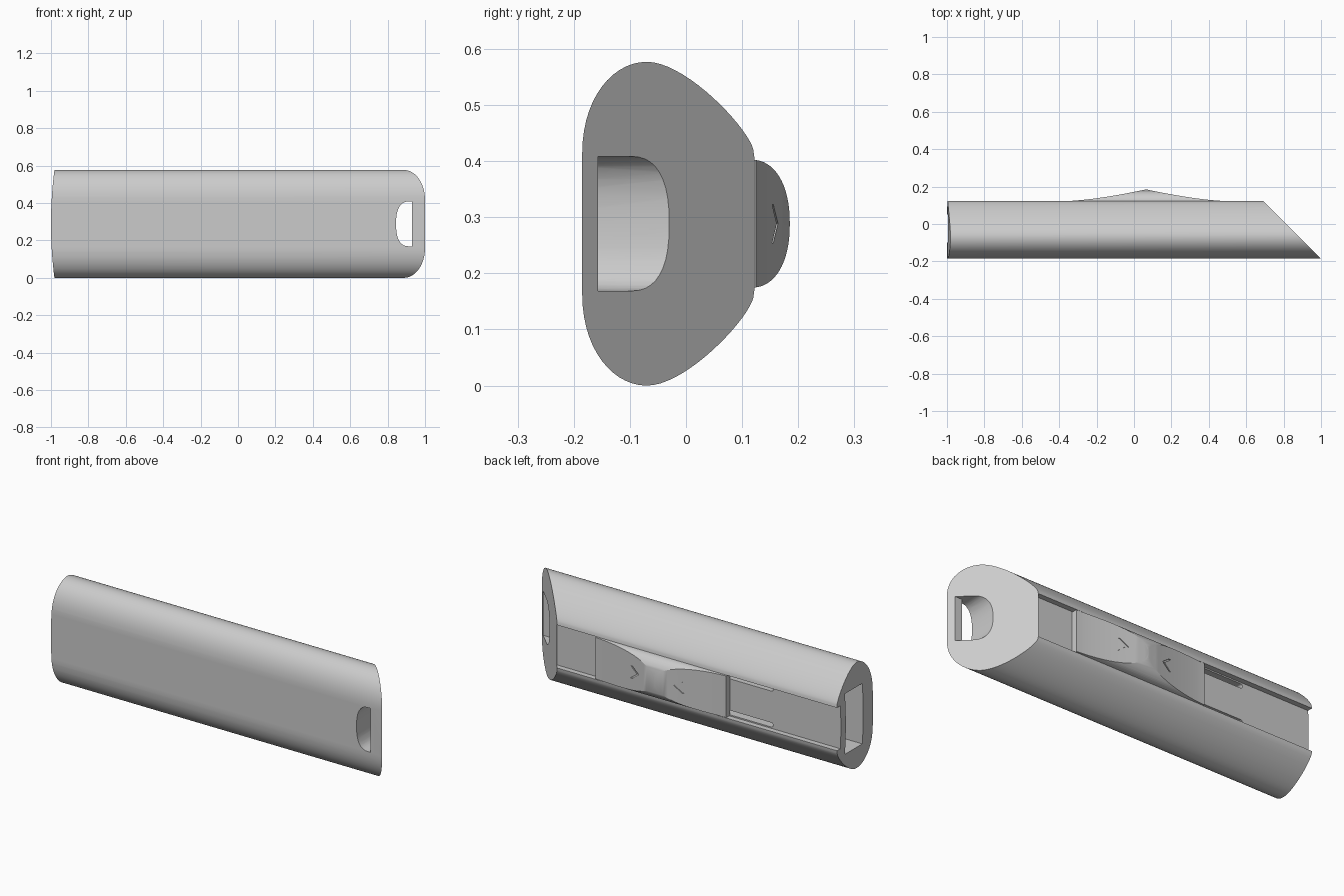
import bpy, bmesh, math
from mathutils import Vector

old = bpy.data.objects.get("Cube")
if old:
    bpy.data.objects.remove(old, do_unlink=True)

MID = 0.2885          # height of the symmetry plane
FRONT, FLOOR, BACK = -0.185, 0.093, 0.122
PEAK = 0.065          # x of the slider ridge
HALF = 0.395          # half length of the slider

grey = bpy.data.materials.new("plain grey")
grey.use_nodes = True
grey.diffuse_color = (0.6, 0.6, 0.6, 1)
grey.node_tree.nodes["Principled BSDF"].inputs["Base Color"].default_value = (0.6, 0.6, 0.6, 1)


def loft(name, lo, hi):
    """Closed solid between two matching loops."""
    bm = bmesh.new()
    a = [bm.verts.new(p) for p in lo]
    b = [bm.verts.new(p) for p in hi]
    bm.faces.new(a)
    bm.faces.new(b)
    for i in range(len(a)):
        j = (i + 1) % len(a)
        bm.faces.new((a[i], a[j], b[j], b[i]))
    bmesh.ops.triangulate(bm, faces=[f for f in bm.faces if len(f.verts) > 4])
    bmesh.ops.recalc_face_normals(bm, faces=bm.faces)
    me = bpy.data.meshes.new(name)
    bm.to_mesh(me)
    bm.free()
    me.materials.append(grey)
    ob = bpy.data.objects.new(name, me)
    bpy.context.collection.objects.link(ob)
    return ob


def box(name, x, y, z):
    ring = [(y[0], z[0]), (y[1], z[0]), (y[1], z[1]), (y[0], z[1])]
    return loft(name, [(x[0], *p) for p in ring], [(x[1], *p) for p in ring])


def along_y(name, ring, y0, y1):
    return loft(name, [(x, y0, z) for x, z in ring], [(x, y1, z) for x, z in ring])


def combine(target, cutter, operation="DIFFERENCE"):
    mod = target.modifiers.new("cut", "BOOLEAN")
    mod.operation, mod.solver, mod.object = operation, "EXACT", cutter
    bpy.context.view_layer.objects.active = target
    bpy.ops.object.modifier_apply(modifier=mod.name)
    bpy.data.objects.remove(cutter, do_unlink=True)


def bezier(points, n):
    a, b, c, d = (Vector(p) for p in points)
    for i in range(n):
        t = i / n
        s = 1 - t
        yield tuple(a * s**3 + b * 3 * s * s * t + c * 3 * s * t * t + d * t**3)


def finish(ob):
    bpy.ops.object.select_all(action="DESELECT")
    ob.select_set(True)
    bpy.context.view_layer.objects.active = ob
    bpy.ops.object.shade_smooth_by_angle(angle=math.radians(25))


# Body: rounded section with a back groove, cut off at a slant on the right end
upper = list(bezier([(FRONT, 0.125), (FRONT, 0.225), (-0.13, MID), (-0.07, MID)], 14))
upper += list(bezier([(-0.07, MID), (0, MID), (0.11, 0.172), (0.12, 0.132)], 18))
upper += [(0.12, 0.132), (BACK, 0.117), (FLOOR, 0.117)]
section = [(y, MID + h) for y, h in upper] + [(y, MID - h) for y, h in reversed(upper)]
body = loft("body", [(-1.1, y, z) for y, z in section],
            [(1 + FRONT - y, y, z) for y, z in section])

# Gently bowed left end
bow = [(-1 + 0.02 * t * t, MID + 0.3 * t) for t in (i / 10 - 1 for i in range(21))]
combine(body, along_y("bow_cutter", bow + [(1.2, MID + 0.3), (1.2, MID - 0.3)], -0.4, 0.4),
        "INTERSECT")

# Connector opening and inner cavity
combine(body, box("port_cutter", (-1.2, 0.55), (-0.1, 0.05), (MID - 0.165, MID + 0.165)))


# Strap hole: rounded inner side, with a thin ledge at the front
def strap_ring(x_end):
    arc = [(0.915 - 0.07 * abs(math.cos(a)) ** 0.8, MID + 0.12 * math.copysign(abs(math.sin(a)) ** 0.8, a))
           for a in (math.pi * (i / 20 - 0.5) for i in range(21))]
    return [(x_end, MID - 0.12)] + arc + [(x_end, MID + 0.12)]


combine(body, along_y("strap_front_cutter", strap_ring(0.93), -0.3, 0.05))
combine(body, along_y("strap_back_cutter", strap_ring(1.1), -0.157, 0.05))

# Two guide slots in the groove floor
for side in (-1, 1):
    z, r = MID + side * 0.098, 0.012
    ring = [(-0.58 - r * math.cos(a), z + r * math.sin(a))
            for a in (math.pi * (i / 8 - 0.5) for i in range(9))]
    combine(body, along_y("slot_cutter", [(0.1, z - r)] + ring + [(0.1, z + r)], 0.0, 0.11))
finish(body)


# Slider: domed bar trimmed by two concave scoops meeting at a ridge
def scoop(x):
    return 0.125 + 0.06 * max(0, 1 - abs(x - PEAK) / HALF) ** 1.4


dome = [(FLOOR - 0.003, MID + 0.114)]
for i in range(33):
    a = math.pi * i / 32
    c, s = math.cos(a), math.sin(a)
    dome.append((0.116 + 0.069 * abs(s) ** 0.9, MID + math.copysign(0.114 * abs(c) ** 0.9, c)))
dome.append((FLOOR - 0.003, MID - 0.114))
slider = loft("slider", [(PEAK - HALF, *p) for p in dome], [(PEAK + HALF, *p) for p in dome])

xs = [PEAK + HALF * (i / 16 - 1) for i in range(33)]
side_ring = [(x, scoop(x)) for x in xs] + [(PEAK + HALF, 0), (PEAK - HALF, 0)]
combine(slider, loft("scoop_cutter", [(x, y, 0) for x, y in side_ring],
                     [(x, y, 0.6) for x, y in side_ring]), "INTERSECT")

# Engraved chevrons pointing at the ridge
for side in (-1, 1):
    ring = [(0.105, 0), (0.15, 0.034), (0.162, 0.034), (0.117, 0),
            (0.162, -0.034), (0.15, -0.034)]
    ring = [(PEAK + side * d, MID + h) for d, h in ring]
    combine(slider, loft("chevron_cutter", [(x, scoop(x) - 0.005, z) for x, z in ring],
                         [(x, 0.25, z) for x, z in ring]))
finish(slider)
